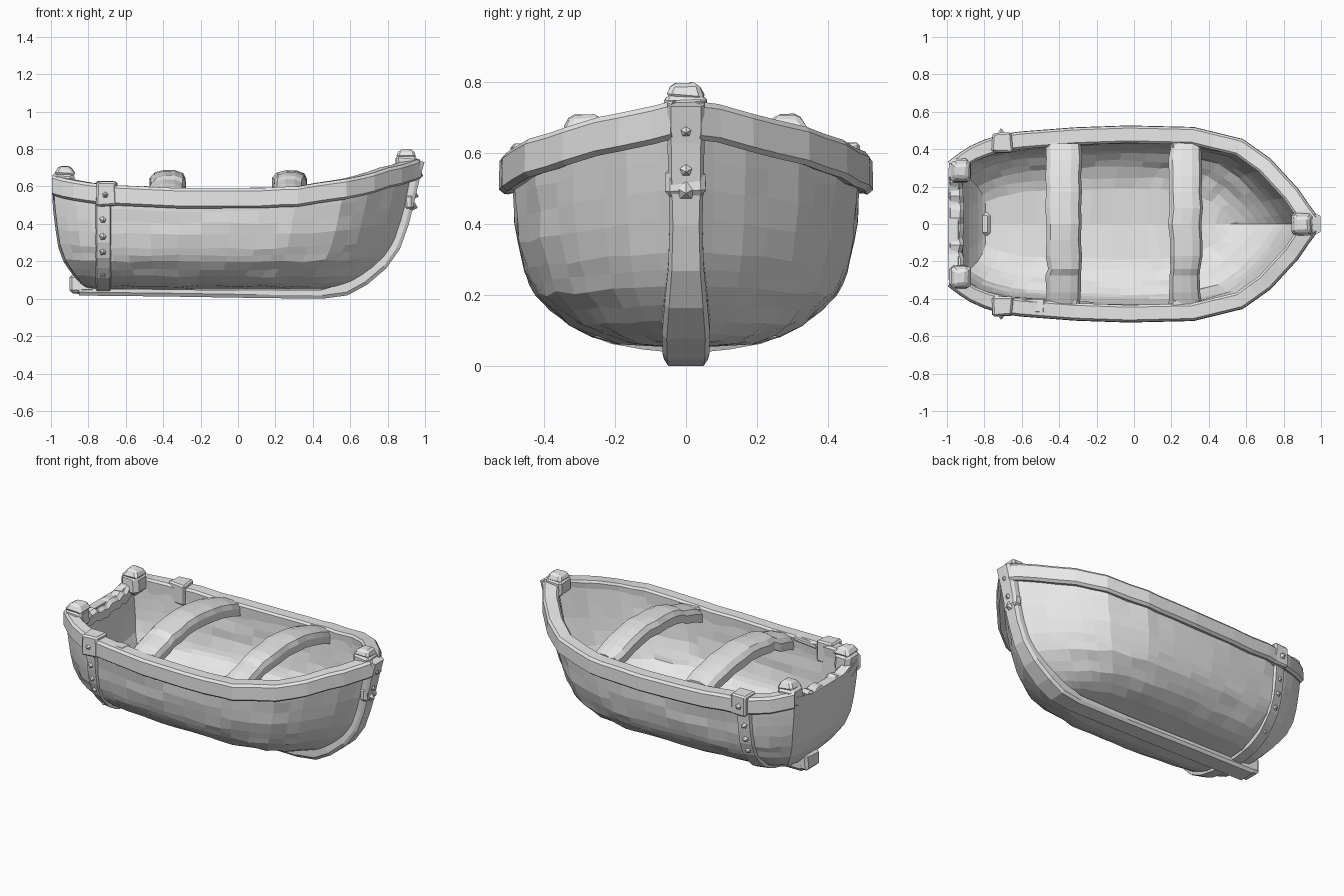
import bpy, bmesh, math, random
from mathutils import Vector

random.seed(4)
if "Cube" in bpy.data.objects:
    bpy.data.objects.remove(bpy.data.objects["Cube"])

wood = bpy.data.materials.new("pale_grey_wood")
wood.use_nodes = True
GREY = (0.8, 0.8, 0.8, 1)
wood.diffuse_color = GREY
wood.node_tree.nodes["Principled BSDF"].inputs["Base Color"].default_value = GREY

# Hull lines: (input, output) pairs
SHEER = [(-1, .66), (-.9, .635), (-.7, .605), (-.3, .59), (.1, .59), (.35, .605), (.55, .635), (.75, .685), (.97, .75)]
BOW = [(.04, .52), (.1, .67), (.2, .79), (.3, .85), (.5, .91), (.75, .96)]
STERN = [(.04, -.78), (.1, -.85), (.2, -.92), (.3, -.955), (.5, -.98), (.66, -.988)]
PLAN = [(0, .32), (.03, .36), (.06, .395), (.1, .425), (.15, .45), (.2, .463), (.35, .485), (.5, .495),
        (.68, .487), (.81, .425), (.88, .325), (.95, .17), (.98, .08), (1, .025)]
WIDTH = [(0, 0), (.03, .4), (.07, .54), (.13, .68), (.28, .85), (.42, .92), (.56, .96), (.8, .985), (1, 1)]
KEEL_Z = .05


def lerp(table, v):
    if v <= table[0][0]:
        return table[0][1]
    for (a, p), (b, q) in zip(table, table[1:]):
        if v <= b:
            return p + (q - p) * (v - a) / (b - a)
    return table[-1][1]


def hull_point(s, h):
    x = s * 2 - 1
    for _ in range(8):
        z = KEEL_Z + h * (lerp(SHEER, x) - .02 - KEEL_Z)
        x = lerp(STERN, z) + s * (lerp(BOW, z) - lerp(STERN, z))
    return Vector((x, lerp(PLAN, s) * lerp(WIDTH, h), z))


def hull_y(x, z):
    a, b = lerp(STERN, z), lerp(BOW, z)
    h = (z - KEEL_Z) / (lerp(SHEER, x) - .02 - KEEL_Z)
    return lerp(PLAN, (x - a) / (b - a)) * lerp(WIDTH, h)


def finish(name, bm, bevel=0):
    bmesh.ops.remove_doubles(bm, verts=bm.verts, dist=.0005)
    bmesh.ops.recalc_face_normals(bm, faces=bm.faces)
    mesh = bpy.data.meshes.new(name)
    bm.to_mesh(mesh)
    bm.free()
    mesh.materials.append(wood)
    ob = bpy.data.objects.new(name, mesh)
    bpy.context.collection.objects.link(ob)
    if bevel:
        mod = ob.modifiers.new("worn_edges", "BEVEL")
        mod.width, mod.segments = bevel, 1
    return ob


def loft(name, rings, closed=True, bevel=0):
    bm = bmesh.new()
    rows = [[bm.verts.new(p) for p in ring] for ring in rings]
    n = len(rows[0])
    for a, b in zip(rows, rows[1:]):
        for i in range(n if closed else n - 1):
            j = (i + 1) % n
            bm.faces.new((a[i], a[j], b[j], b[i]))
    if closed:
        bm.faces.new(rows[0])
        bm.faces.new(rows[-1])
    return finish(name, bm, bevel)


def block(name, centre, size, taper=1, bevel=.015, wobble=.006):
    rings = []
    for k in (-.5, .5):
        f = taper if k > 0 else 1
        rings.append([Vector(centre) + Vector((i * size[0] * f, j * size[1] * f, k * size[2]))
                      + Vector([random.uniform(-wobble, wobble) for _ in range(3)])
                      for i, j in ((-.5, -.5), (.5, -.5), (.5, .5), (-.5, .5))])
    return loft(name, rings, bevel=bevel)


def stud(name, pos, normal, r=.026):
    bm = bmesh.new()
    bmesh.ops.create_cone(bm, cap_ends=True, segments=5, radius1=r, radius2=.002, depth=.03)
    ob = finish(name, bm)
    ob.location = pos
    ob.rotation_euler = Vector(normal).to_track_quat("Z", "Y").to_euler()


# Hull shell: each level runs bow, side, transom, side, bow
stations = [0, .03, .06, .1, .15, .2, .27, .35, .42, .5, .58, .64, .68, .74, .81, .85, .88, .92, .95, .98, 1]
levels = [0, .03, .07, .13, .2, .28, .35, .42, .56, .68, .8, 1]
rings = []
for h in levels:
    side = []
    for s in stations:
        p = hull_point(s, h)
        if 0 < h < 1 and 0 < s < .95:
            p += Vector((0, random.uniform(-.005, .005), random.uniform(-.006, .006)))
        side.append(p)
    other = [Vector((p.x, -p.y, p.z)) for p in side]
    mid = [Vector((side[0].x - .008, side[0].y * k, side[0].z - .05 * h)) for k in (-.5, 0, .5)]
    rings.append(other[::-1] + mid + side)
hull = loft("hull", rings, closed=False)
shell = hull.modifiers.new("planking", "SOLIDIFY")
shell.thickness, shell.offset = .055, -1

# Gunwales: thick rails along the sheer, flush with the hull at the stern
path = [hull_point(s, 1) for s in stations]
for sign, side_name in ((1, "back"), (-1, "front")):
    rings = []
    for i, (s, p) in enumerate(zip(stations, path)):
        d = path[min(i + 1, len(path) - 1)] - path[max(i - 1, 0)]
        n = Vector((-d.y, d.x, 0)).normalized()
        top = lerp(SHEER, p.x) + random.uniform(-.004, .004)
        edge = lerp([(0, .014), (.15, .03)], s)
        ring = []
        for off, dz in ((edge - .012, 0), (edge, -.015), (edge + .002, -.095), (edge - .014, -.108),
                        (-.058, -.09), (-.062, -.012), (-.05, 0)):
            q = p + n * off
            ring.append((max(-.995, min(q.x, .98)), sign * max(q.y, 0), top + dz))
        rings.append(ring)
    loft("gunwale_" + side_name, rings)

# Ragged transom rail dipping in the middle
rings = []
for k in range(-8, 9):
    y = k * .0375
    z = .58 + .05 * (k / 8) ** 2 + random.uniform(-.012, .012)
    w = random.uniform(-.008, .008)
    rings.append([(-.99, y, z - .07), (-.992, y, z - .015), (-.98, y, z), (-.935 + w, y, z + .005),
                  (-.915 + w, y, z - .015), (-.915, y, z - .07)])
loft("transom_rail", rings)

# Stern posts
for sign in (-1, 1):
    block("stern_post", (-.932, sign * .285, .615), (.12, .13, .13), .95, .025)
    block("stern_post_cap", (-.925, sign * .285, .685), (.11, .12, .045), .6, .012)

# Keel and stem, one bent timber
spine = [(-.85, .035, .02, .065), (-.4, .03, .02, .065), (.1, .022, .022, .062), (.45, .018, .03, .062),
         (.58, .035, .05, .066), (.68, .09, .05, .068), (.78, .175, .05, .06), (.85, .275, .05, .05),
         (.895, .4, .05, .046), (.925, .52, .05, .05), (.95, .63, .05, .052), (.98, .735, .06, .052)]
rings = []
for i, (x, z, depth, half) in enumerate(spine):
    a, b = spine[max(i - 1, 0)], spine[min(i + 1, len(spine) - 1)]
    d = Vector((b[0] - a[0], 0, b[1] - a[1])).normalized()
    n = Vector((d.z, 0, -d.x))
    c = Vector((x, 0, z))
    out, inn = c + n * .018, c - n * depth
    rings.append([out + Vector((0, -half * .8, 0)), c + Vector((0, -half, 0)), inn + Vector((0, -half, 0)),
                  inn + Vector((0, half, 0)), c + Vector((0, half, 0)), out + Vector((0, half * .8, 0))])
loft("keel_and_stem", rings)
block("keel_heel", (-.835, 0, .08), (.13, .13, .1), .95, .015)

# Bow post with worn cap, and studs down the stem
block("bow_post", (.9, 0, .715), (.115, .12, .1), .97, .015)
block("bow_post_cap", (.9, 0, .775), (.115, .115, .05), .65, .012)
block("stem_collar", (.915, 0, .515), (.06, .116, .08), 1, .015)
for x, z in ((.975, .66), (.95, .55), (.945, .49)):
    stud("stem_stud", (x, 0, z), (1, 0, -.25), .034)

# Side straps near the stern with studs and rail clamps
strap_z = [.051, .06, .075, .09, .12, .17, .22, .3, .4, .52]
for sign in (-1, 1):
    rings = []
    for z in strap_z:
        rings.append([(x, sign * (hull_y(x, z) + o), z - o * max(0, 1 - z * 4))
                      for x, o in zip((-.765, -.755, -.685, -.675), (-.01, .018, .018, -.01))])
    loft("side_strap", rings, closed=False)
    for z in (.13, .25, .33, .42):
        stud("strap_stud", (-.72, sign * (hull_y(-.72, z) + .022), z), (0, sign, -.2))
    stud("strap_stud", (-.71, sign * .495, .555), (0, sign, 0))
    block("rail_clamp", (-.705, sign * .437, .56), (.11, .108, .13), 1, .01)
block("rail_patch", (-.56, -.435, .585), (.17, .075, .03), .95, .006)

# Arched bench seats with domed tops and a worn step near the front end
for name, x0, half in (("stern_seat", -.375, .095), ("bow_seat", .275, .085)):
    rings = []
    for t in (-1, -.85, -.64, -.56, -.4, -.2, 0, .2, .4, .6, .8, 1):
        crown = .682 - .085 * t * t - (.012 if t < -.6 else 0) + random.uniform(-.004, .004)
        w = half + random.uniform(-.007, .005)
        dx = random.uniform(-.005, .005)
        rings.append([(x0 + dx + a * w, t * .43, crown + dz) for a, dz in
                      ((-1, -.085), (-1, -.035), (-.75, -.008), (-.2, .005), (.4, .003), (.85, -.012), (1, -.04), (1, -.085))])
    loft(name, rings)
    for sign in (-1, 1):
        block(name + "_bracket", (x0, sign * .425, .555), (half * 1.7, .04, .07), 1, .008)
